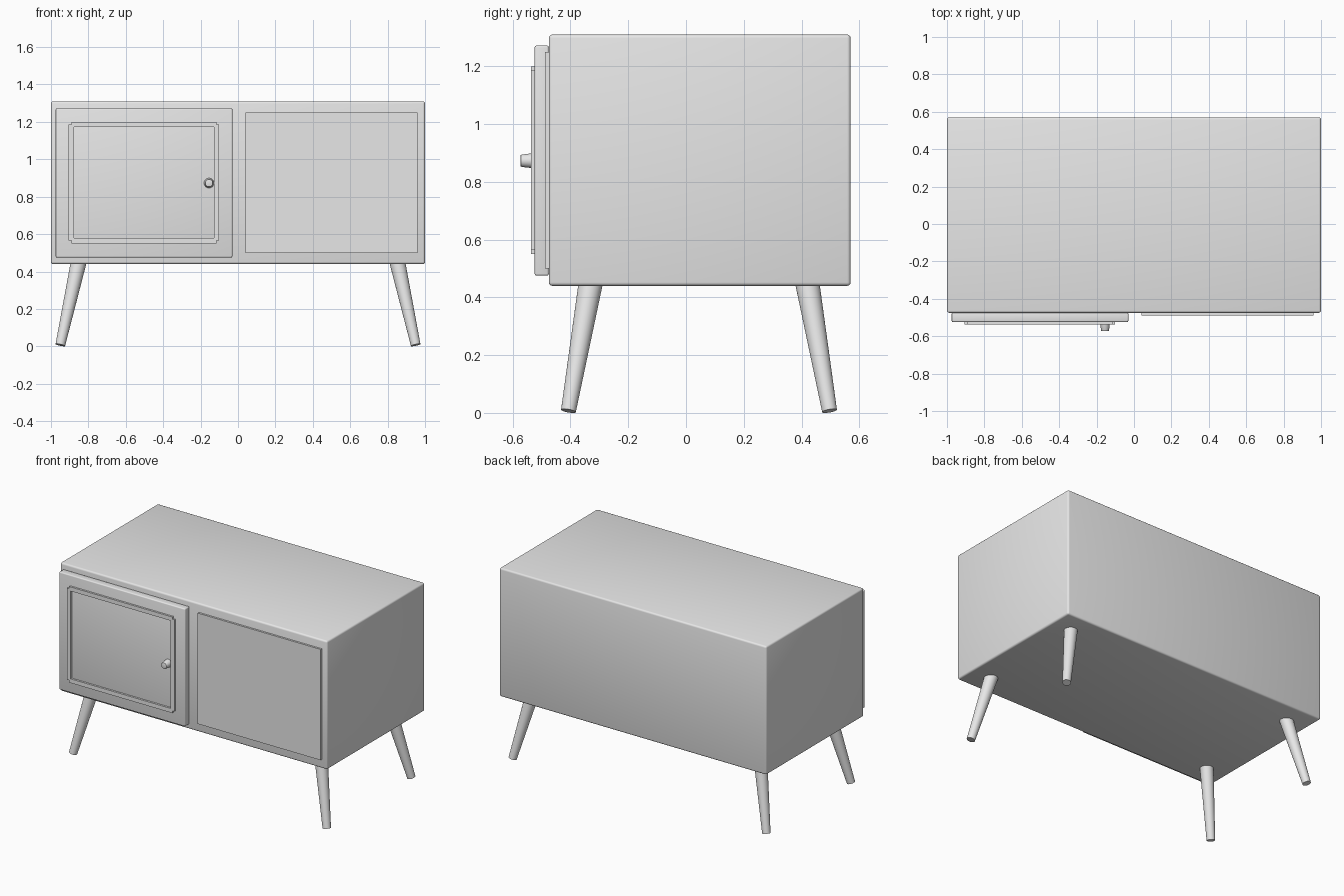
import bpy, bmesh
from mathutils import Vector

cube = bpy.data.objects.get("Cube")
if cube:
    bpy.data.objects.remove(cube, do_unlink=True)

grey = bpy.data.materials.new("plain_grey")
grey.use_nodes = True
grey.diffuse_color = (0.8, 0.8, 0.8, 1)
grey.node_tree.nodes["Principled BSDF"].inputs["Base Color"].default_value = (0.8, 0.8, 0.8, 1)


def add_object(name, bm):
    bmesh.ops.recalc_face_normals(bm, faces=bm.faces)
    mesh = bpy.data.meshes.new(name)
    bm.to_mesh(mesh)
    bm.free()
    mesh.materials.append(grey)
    obj = bpy.data.objects.new(name, mesh)
    bpy.context.collection.objects.link(obj)
    return obj


def smooth(obj):
    bpy.ops.object.select_all(action='DESELECT')
    obj.select_set(True)
    bpy.context.view_layer.objects.active = obj
    bpy.ops.object.shade_smooth_by_angle()


def box(name, low, high, bevel=0.0):
    low, high = Vector(low), Vector(high)
    bm = bmesh.new()
    bmesh.ops.create_cube(bm, size=1)
    for v in bm.verts:
        v.co = (low + high) / 2 + v.co * (high - low)
    if bevel:
        bmesh.ops.bevel(bm, geom=bm.edges[:], offset=bevel, segments=3,
                        profile=0.5, affect='EDGES')
    obj = add_object(name, bm)
    if bevel:
        smooth(obj)
    return obj


def taper(name, start, end, r_start, r_end, bevel=0.0):
    start, end = Vector(start), Vector(end)
    axis = end - start
    bm = bmesh.new()
    bmesh.ops.create_cone(bm, cap_ends=True, segments=32, radius1=r_start,
                          radius2=r_end, depth=axis.length)
    if bevel:
        rim = [e for e in bm.edges if all(v.co.z > 0 for v in e.verts)]
        bmesh.ops.bevel(bm, geom=rim, offset=bevel, segments=2,
                        profile=0.5, affect='EDGES')
    turn = axis.to_track_quat('Z', 'Y')
    for v in bm.verts:
        v.co = turn @ v.co + (start + end) / 2
    obj = add_object(name, bm)
    smooth(obj)
    return obj


# Cabinet, hinged door and flat right panel
box("cabinet_body", (-1, -0.475, 0.44), (1, 0.57, 1.31), 0.012)
box("door", (-0.975, -0.524, 0.475), (-0.03, -0.475, 1.272), 0.007)
box("right_panel", (0.04, -0.488, 0.5), (0.96, -0.47, 1.25))

# Raised door moulding with notched corners
cx, cz, half_w, half_h = -0.503, 0.875, 0.402, 0.325
notch, width = 0.015, 0.028
bm = bmesh.new()


def point(x, z):
    return bm.verts.new((cx + x, -0.537, cz + z))


corners = []
for sx, sz in ((1, 1), (-1, 1), (-1, -1), (1, -1)):
    side = point(sx * half_w, sz * (half_h - notch))
    step = point(sx * (half_w - notch), sz * (half_h - notch))
    cap = point(sx * (half_w - notch), sz * half_h)
    inner = point(sx * (half_w - width), sz * (half_h - width))
    bm.faces.new((side, step, inner))
    bm.faces.new((step, cap, inner))
    corners.append((side, cap, inner))
for i, a in enumerate(corners):
    b = corners[(i + 1) % 4]
    edge = 1 if i % 2 == 0 else 0
    bm.faces.new((a[edge], b[edge], b[2], a[2]))
bmesh.ops.recalc_face_normals(bm, faces=bm.faces)
back = bmesh.ops.extrude_face_region(bm, geom=bm.faces[:], use_keep_orig=True)
for v in back["geom"]:
    if isinstance(v, bmesh.types.BMVert):
        v.co.y = -0.522
add_object("door_moulding", bm)

# Door knob
taper("door_knob", (-0.155, -0.52, 0.873), (-0.155, -0.573, 0.873), 0.027, 0.021, 0.004)

# Splayed tapered legs
for side, sx in (("left", 1), ("right", -1)):
    for end, y, sy in (("front", -0.33, -1), ("back", 0.42, 1)):
        taper(f"{end}_{side}_leg", (sx * 0.852, y, 0.45),
              (sx * 0.95, y + sy * 0.077, 0.007), 0.042, 0.026)
